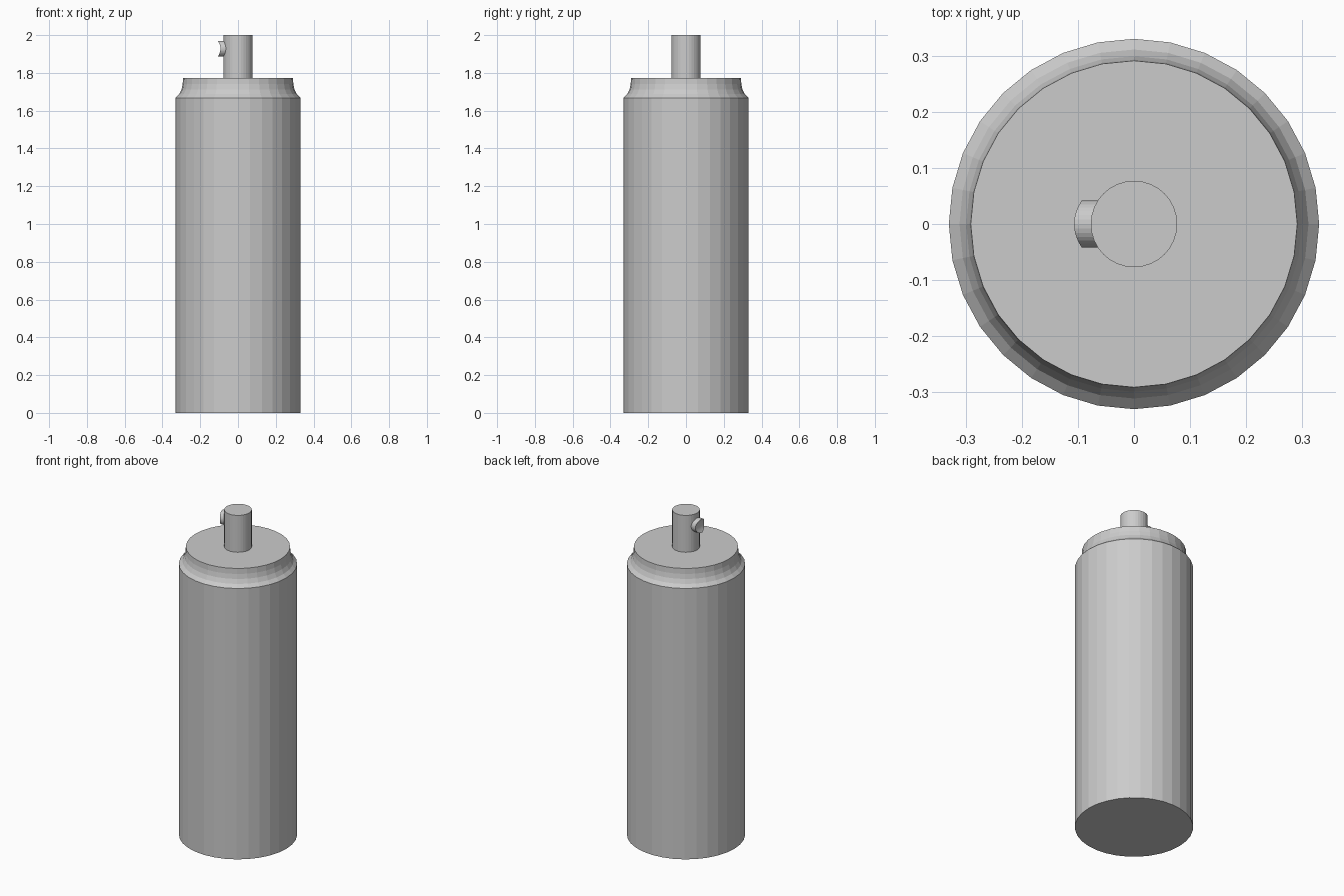
import bpy, bmesh
from math import sin, cos, pi

cube = bpy.data.objects.get("Cube")
if cube:
    bpy.data.objects.remove(cube)

SIDES = 32

grey = bpy.data.materials.new("plain_grey")
grey.use_nodes = True
grey.diffuse_color = (0.6, 0.6, 0.6, 1)
grey.node_tree.nodes["Principled BSDF"].inputs["Base Color"].default_value = (0.6, 0.6, 0.6, 1)


def loft(name, rings, strip_cap=False):
    """Skin a list of vertex rings and close both ends."""
    bm = bmesh.new()
    rows = [[bm.verts.new(p) for p in ring] for ring in rings]
    n = len(rows[0])
    for a, b in zip(rows, rows[1:]):
        for i in range(n):
            j = (i + 1) % n
            bm.faces.new((a[i], a[j], b[j], b[i]))
    bm.faces.new(rows[0][::-1])
    end = rows[-1]
    if strip_cap:
        # curved cap made of strips joining opposite rim points
        for i in range(n // 2):
            quad = [end[i], end[i + 1], end[(n - i - 1) % n], end[-i % n]]
            bm.faces.new(list(dict.fromkeys(quad)))
    else:
        bm.faces.new(end)
    bmesh.ops.recalc_face_normals(bm, faces=bm.faces)
    mesh = bpy.data.meshes.new(name)
    bm.to_mesh(mesh)
    bm.free()
    mesh.materials.append(grey)
    obj = bpy.data.objects.new(name, mesh)
    bpy.context.collection.objects.link(obj)
    return obj


def turned(name, profile):
    """Turn a (radius, height) profile around the z axis."""
    angles = [2 * pi * i / SIDES for i in range(SIDES)]
    return loft(name, [[(r * cos(a), r * sin(a), z) for a in angles] for r, z in profile])


# Can with a concave shoulder
turned("can_body", [(0.33, 0), (0.33, 1.668), (0.311, 1.687), (0.299, 1.712),
                    (0.293, 1.74), (0.291, 1.773)])

# Push button on top
turned("spray_button", [(0.077, 1.77), (0.077, 2)])

# Side outlet with a saddle-shaped end
R, Z = 0.042, 1.928
rim = [2 * pi * i / SIDES for i in range(SIDES)]
loft("spray_outlet", [
    [(-0.05, R * sin(a), Z + R * cos(a)) for a in rim],
    [(-0.107 + 0.014 * sin(a) ** 2, R * sin(a), Z + R * cos(a)) for a in rim],
], strip_cap=True)
